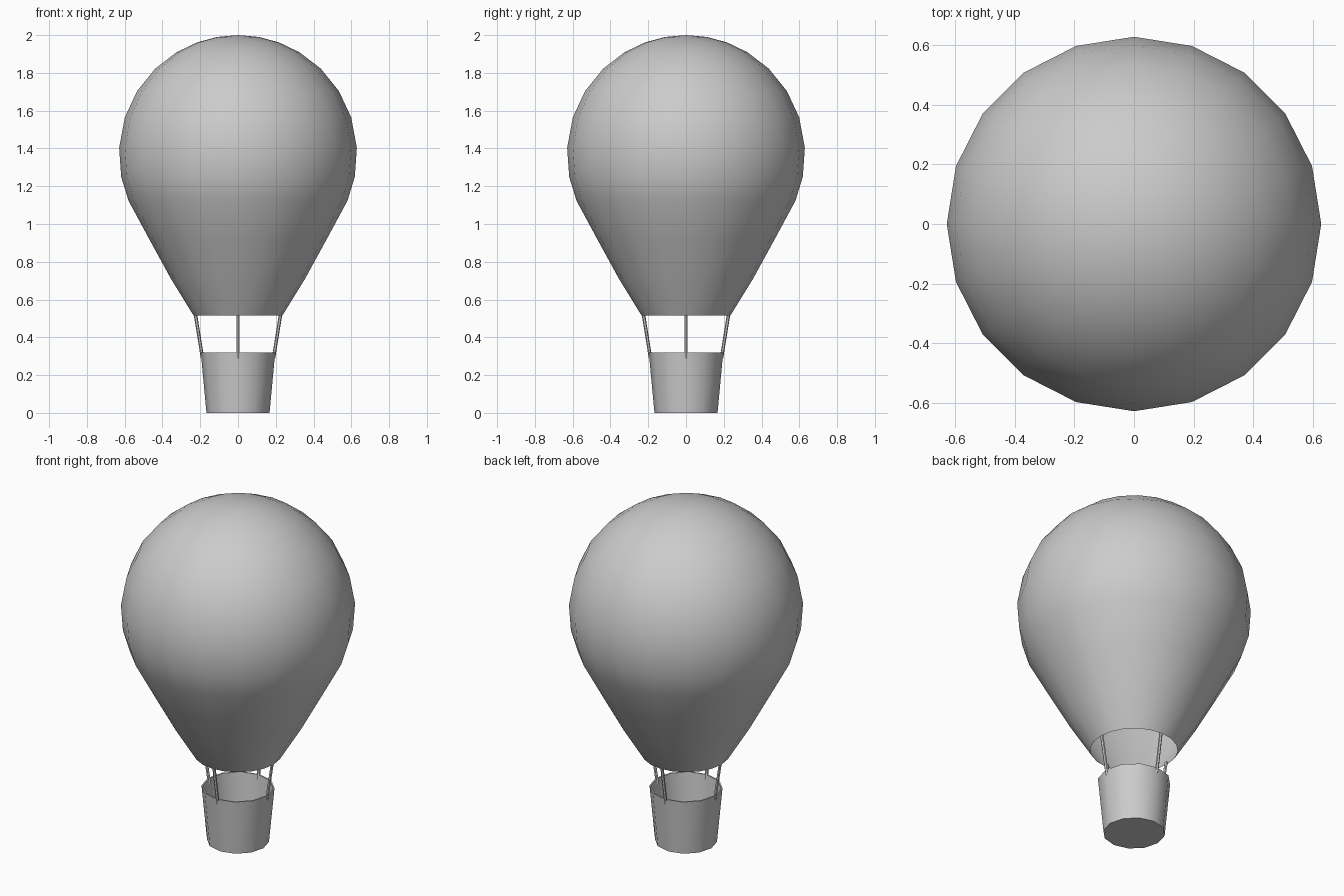
import bpy, bmesh, math
from mathutils import Vector

if "Cube" in bpy.data.objects:
    bpy.data.objects.remove(bpy.data.objects["Cube"])


def lathe(name, profile, sides):
    """Revolve (radius, z) points around z; radius 0 becomes a single pole."""
    bm = bmesh.new()
    rings = []
    for r, z in profile:
        if r == 0:
            rings.append([bm.verts.new((0, 0, z))] * sides)
        else:
            rings.append([bm.verts.new((r * math.cos(2 * math.pi * i / sides),
                                        r * math.sin(2 * math.pi * i / sides), z))
                          for i in range(sides)])
    for a, b in zip(rings, rings[1:]):
        for i in range(sides):
            j = (i + 1) % sides
            corners = list(dict.fromkeys((a[i], a[j], b[j], b[i])))
            bm.faces.new(corners)
    return finish(name, bm)


def finish(name, bm):
    mesh = bpy.data.meshes.new(name)
    bm.to_mesh(mesh)
    bm.free()
    obj = bpy.data.objects.new(name, mesh)
    bpy.context.collection.objects.link(obj)
    bpy.ops.object.select_all(action='DESELECT')
    obj.select_set(True)
    bpy.context.view_layer.objects.active = obj
    bpy.ops.object.shade_smooth_by_angle(angle=math.radians(40))
    return obj


def rope(name, start, end, radius):
    axis = end - start
    bm = bmesh.new()
    bmesh.ops.create_cone(bm, cap_ends=True, segments=6, radius1=radius,
                          radius2=radius, depth=axis.length)
    obj = finish(name, bm)
    obj.location = (start + end) / 2
    obj.rotation_euler = axis.to_track_quat('Z', 'Y').to_euler()


# Envelope: tapered skirt, open at the mouth, running into a round crown
R, CENTRE = 0.63, 1.37
profile = [(0.235, 0.515), (0.355, 0.71), (0.47, 0.92)]
for deg in (-23, -11, 3, 18, 32, 46, 59, 70, 80):
    a = math.radians(deg)
    profile.append((R * math.cos(a), CENTRE + R * math.sin(a)))
profile.append((0, 2.0))
lathe("envelope", profile, 20)

# Basket: open tapered tub with a thin wall and a floor
lathe("basket", [(0, 0), (0.167, 0), (0.197, 0.32), (0.189, 0.32),
                 (0.16, 0.012), (0, 0.012)], 12)

# Four ropes from the basket rim to the mouth of the envelope
for i in range(4):
    d = Vector((math.cos(i * math.pi / 2), math.sin(i * math.pi / 2), 0))
    rope(f"rope_{i + 1}", d * 0.188 + Vector((0, 0, 0.29)),
         d * 0.226 + Vector((0, 0, 0.525)), 0.009)
